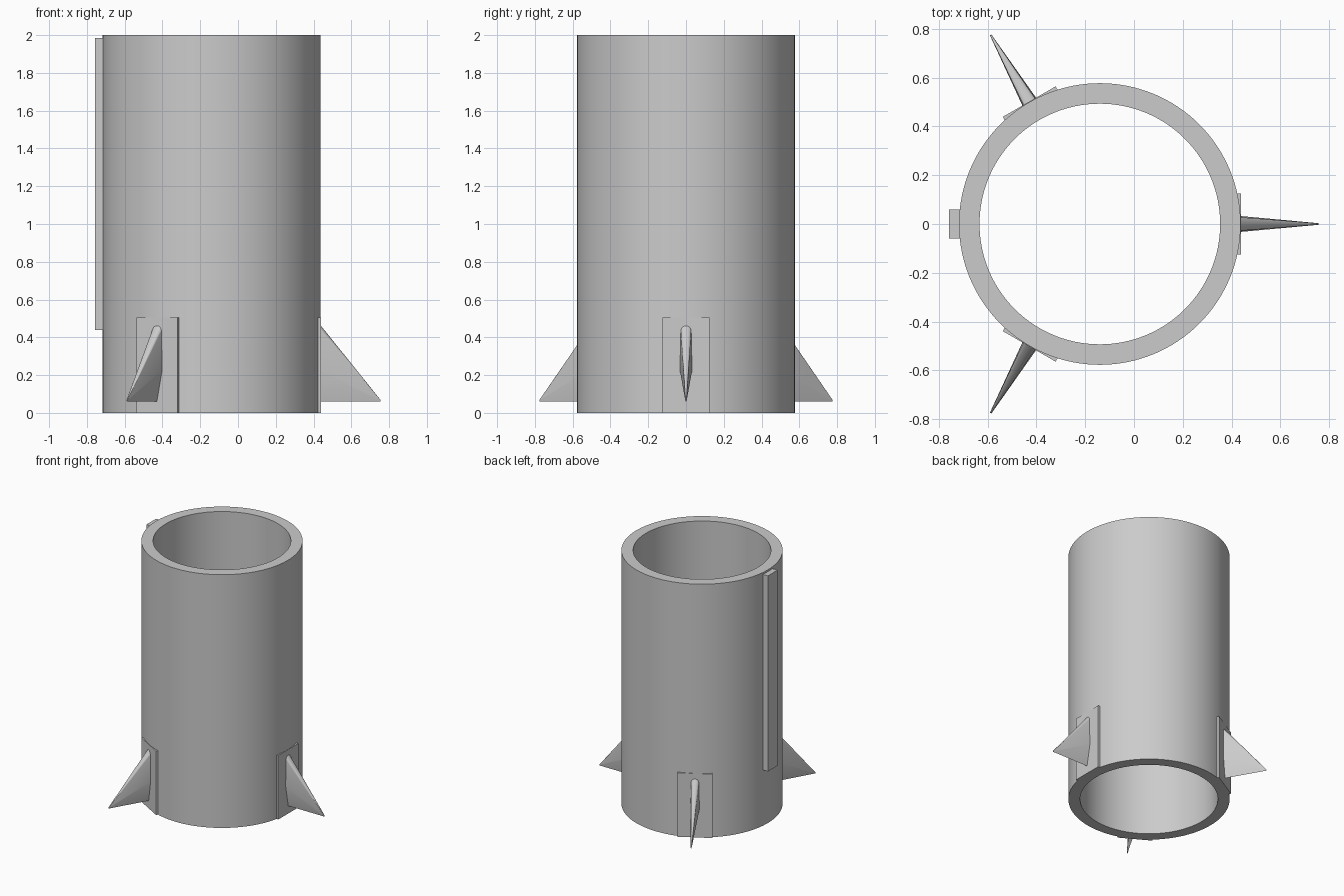
import bpy, bmesh, math
from mathutils import Matrix

cube = bpy.data.objects.get("Cube")
if cube:
    bpy.data.objects.remove(cube, do_unlink=True)

AXIS_X = -0.14
OUTER, INNER, HEIGHT = 0.577, 0.493, 2.0
SEGMENTS = 128

grey = bpy.data.materials.new("plain_grey")
grey.use_nodes = True
COLOUR = (0.6, 0.6, 0.6, 1)
grey.diffuse_color = COLOUR
grey.node_tree.nodes["Principled BSDF"].inputs["Base Color"].default_value = COLOUR


def finish(name, bm, turn=0.0, smooth=True):
    """Turn the part around the tube axis and add it to the scene."""
    place = Matrix.Translation((AXIS_X, 0, 0)) @ Matrix.Rotation(turn, 4, "Z")
    bm.transform(place)
    bmesh.ops.recalc_face_normals(bm, faces=bm.faces)
    mesh = bpy.data.meshes.new(name)
    bm.to_mesh(mesh)
    bm.free()
    mesh.materials.append(grey)
    obj = bpy.data.objects.new(name, mesh)
    bpy.context.collection.objects.link(obj)
    if smooth:
        bpy.ops.object.select_all(action="DESELECT")
        obj.select_set(True)
        bpy.context.view_layer.objects.active = obj
        bpy.ops.object.shade_smooth_by_angle(angle=math.radians(25))
    return obj


def box(name, low, high, turn=0.0):
    bm = bmesh.new()
    bmesh.ops.create_cube(bm, size=1)
    for v in bm.verts:
        v.co = [a + (c + 0.5) * (b - a) for a, b, c in zip(low, high, v.co)]
    return finish(name, bm, turn, smooth=False)


def tube():
    """Spin a rectangular wall section around the axis."""
    bm = bmesh.new()
    section = [(INNER, 0), (OUTER, 0), (OUTER, HEIGHT), (INNER, HEIGHT)]
    rings = []
    for i in range(SEGMENTS):
        a = math.tau * i / SEGMENTS
        rings.append([bm.verts.new((r * math.cos(a), r * math.sin(a), z)) for r, z in section])
    for i, ring in enumerate(rings):
        after = rings(i) if callable(rings) else rings[(i + 1) % SEGMENTS]
        for k in range(4):
            j = (k + 1) % 4
            bm.faces.new((ring[k], after[k], after[j], ring[j]))
    return finish("body_tube", bm)


def fin(name, turn):
    """Loft an upright airfoil section down to a small tip."""
    root_r, tip_r, base_z, tip_scale = 0.56, 0.895, 0.06, 0.02
    nose_r, nose_z = 0.029, 0.396
    # half section: sharp trailing edge, widest point, rounded leading edge
    half = [(0.034, 0.175)]
    for i in range(8):
        a = math.pi / 2 * i / 8
        half.append((nose_r * math.cos(a), nose_z + nose_r * math.sin(a)))
    section = [(0, 0)] + half + [(0, nose_z + nose_r)] + [(-y, z) for y, z in reversed(half)]
    bm = bmesh.new()
    root = [bm.verts.new((root_r, y, base_z + z)) for y, z in section]
    tip = [bm.verts.new((tip_r, y * 0.1, base_z + z * tip_scale)) for y, z in section]
    count = len(section)
    for i in range(count):
        j = (i + 1) % count
        bm.faces.new((root[i], root[j], tip[j], tip[i]))
    bm.faces.new(root)
    bm.faces.new(tip)
    return finish(name, bm, turn)


tube()

# Three fins, each on a flat mounting plate
for label, degrees in (("left", 0), ("back", 120), ("front", 240)):
    angle = math.radians(degrees)
    box(label + "_fin_plate", (0.555, -0.125, 0), (0.579, 0.125, 0.505), angle)
    fin(label + "_fin", angle)

# Long guide rail on the side opposite the left fin
box("guide_rail", (-0.618, -0.06, 0.44), (-0.565, 0.06, 1.985))
